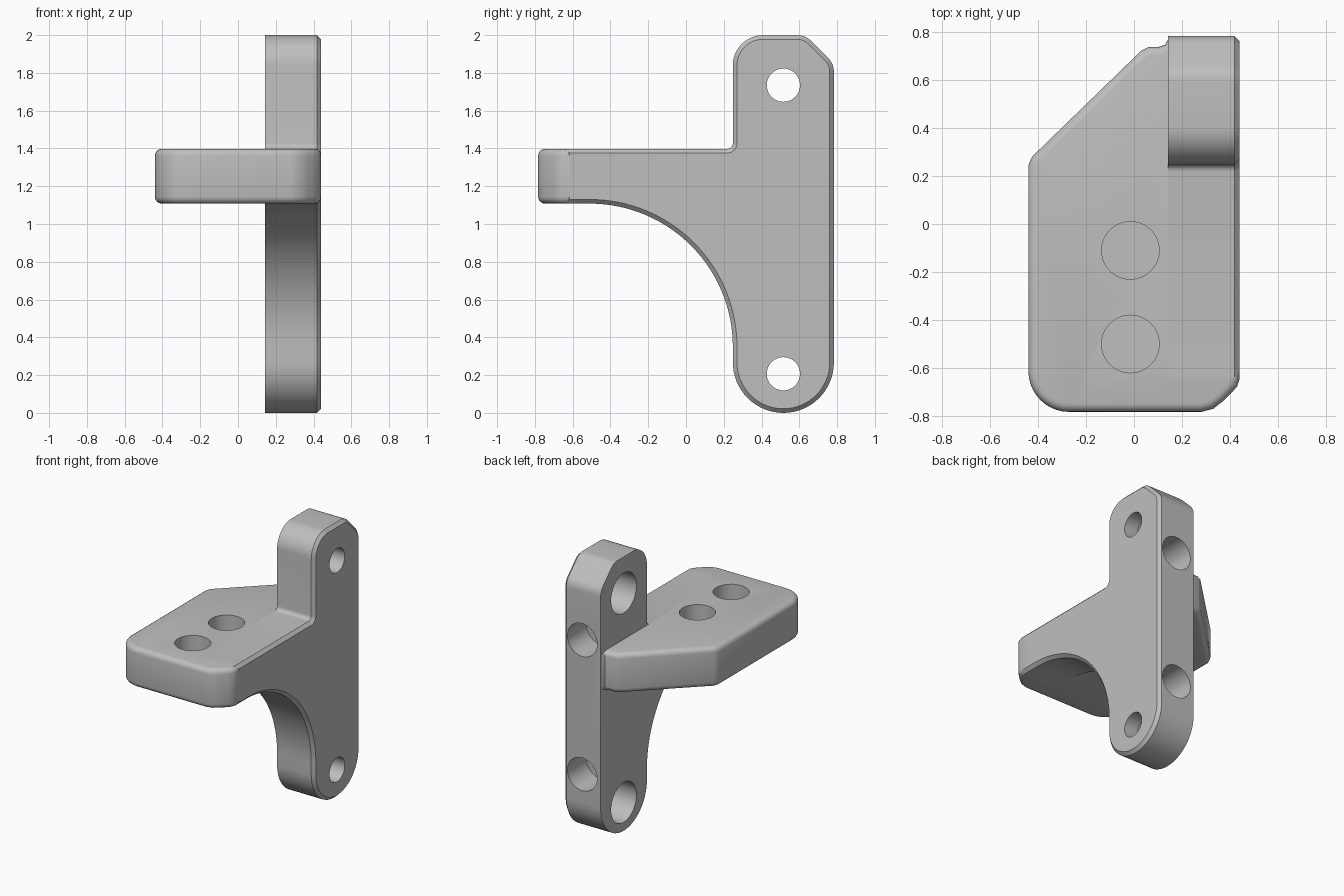
import bpy, bmesh, math
from mathutils import Vector

if "Cube" in bpy.data.objects:
    bpy.data.objects.remove(bpy.data.objects["Cube"], do_unlink=True)

grey = bpy.data.materials.new("plain_grey")
grey.use_nodes = True
COLOUR = (0.52, 0.52, 0.52, 1)
grey.diffuse_color = COLOUR
grey.node_tree.nodes["Principled BSDF"].inputs["Base Color"].default_value = COLOUR


def arc(cx, cy, r, start, end, n):
    """Points on an arc, angles in degrees."""
    angles = [math.radians(start + (end - start) * i / n) for i in range(n + 1)]
    return [(cx + r * math.cos(a), cy + r * math.sin(a)) for a in angles]


def prism(name, outline, place, low, high, rounded, offset, segments):
    """Extrude an outline from low to high and bevel the chosen edges."""
    bm = bmesh.new()
    caps = [[bm.verts.new(place(p, h)) for p in outline] for h in (low, high)]
    bm.faces.new(caps[0])
    bm.faces.new(caps[1])
    n = len(outline)
    for i in range(n):
        j = (i + 1) % n
        bm.faces.new((caps[0][i], caps[0][j], caps[1][j], caps[1][i]))
    bmesh.ops.recalc_face_normals(bm, faces=bm.faces)
    edges = [e for e in bm.edges if rounded(e.verts[0].co, e.verts[1].co)]
    bmesh.ops.bevel(bm, geom=edges, offset=offset, segments=segments,
                    profile=0.5, affect='EDGES', clamp_overlap=False)
    bmesh.ops.recalc_face_normals(bm, faces=bm.faces)
    mesh = bpy.data.meshes.new(name)
    bm.to_mesh(mesh)
    bm.free()
    obj = bpy.data.objects.new(name, mesh)
    bpy.context.collection.objects.link(obj)
    mesh.materials.append(grey)
    return obj


def drill(obj, start, end, radius):
    """Cut a round hole between two points."""
    start, end = Vector(start), Vector(end)
    axis = end - start
    bpy.ops.mesh.primitive_cylinder_add(
        vertices=48, radius=radius, depth=axis.length, location=(start + end) / 2,
        rotation=axis.to_track_quat('Z', 'Y').to_euler())
    cutter = bpy.context.object
    cutter.hide_render = True
    cutter.data.materials.append(grey)
    mod = obj.modifiers.new("hole", 'BOOLEAN')
    mod.operation = 'DIFFERENCE'
    mod.solver = 'EXACT'
    mod.object = cutter
    bpy.context.view_layer.objects.active = obj
    bpy.ops.object.modifier_apply(modifier=mod.name)
    bpy.data.objects.remove(cutter, do_unlink=True)


def same(a, b, value):
    return abs(a - value) < 1e-4 and abs(b - value) < 1e-4


OUTER, INNER = 0.44, 0.142      # side faces of the upright
BOTTOM, TOP = 1.108, 1.398      # shelf faces
FRONT, BACK = 0.248, 0.783      # upright edges

# Upright with curved gusset, chamfered on its outer side
r = (BACK - FRONT) / 2
mid = (BACK + FRONT) / 2
gusset = BOTTOM - 0.35
profile = (
    arc(mid, r, r, 0, -180, 32)
    + arc(FRONT - gusset, 0.35, gusset, 0, 90, 32)
    + [(-0.64, BOTTOM), (-0.64, TOP)]
    + arc(FRONT - 0.03, TOP + 0.03, 0.03, -90, 0, 6)
    + arc(FRONT + 0.16, 1.84, 0.16, 180, 90, 12)
    + arc(0.59, 1.9, 0.1, 90, 45, 5)
    + arc(0.683, 1.807, 0.1, 45, 0, 5))
upright = prism("upright", profile, lambda p, h: (h, p[0], p[1]), INNER, OUTER,
                lambda a, b: same(a.x, b.x, OUTER), 0.022, 1)

# Shelf with rounded rims; it ends inside the upright
JOIN_X, JOIN_Y = 0.175, -0.55
plan = (
    [(JOIN_X, JOIN_Y), (OUTER, JOIN_Y), (OUTER, -0.645), (0.43, -0.677), (0.405, -0.705),
     (0.37, -0.739), (0.33, -0.77), (0.28, -0.783)]
    + arc(-0.27, -0.613, 0.17, -90, -180, 10)
    + [(-0.44, 0.245), (-0.425, 0.28), (0.03, 0.722), (0.06, 0.737),
       (0.10, 0.737), (0.13, 0.747), (INNER, 0.77), (JOIN_X, 0.77)])
shelf = prism("shelf", plan, lambda p, h: (p[0], p[1], h), BOTTOM, TOP,
              lambda a, b: abs(a.z - b.z) < 1e-4 and not same(a.x, b.x, JOIN_X)
              and not same(a.y, b.y, JOIN_Y), 0.036, 4)

# Blind holes in the shelf top
for y in (-0.11, -0.5):
    drill(shelf, (-0.015, y, TOP - 0.22), (-0.015, y, TOP + 0.1), 0.12)

# Counterbored cross holes and blind holes in the back edge
for z in (0.207, 1.735):
    drill(upright, (INNER - 0.1, mid, z), (OUTER + 0.1, mid, z), 0.088)
    drill(upright, (INNER - 0.1, mid, z), (INNER + 0.19, mid, z), 0.146)
for z in (0.475, 1.455):
    drill(upright, (0.29, BACK - 0.22, z), (0.29, BACK + 0.1, z), 0.12)

# Smooth shading with crisp edges
bpy.ops.object.select_all(action='DESELECT')
for obj in (upright, shelf):
    obj.select_set(True)
bpy.context.view_layer.objects.active = upright
bpy.ops.object.shade_smooth_by_angle(angle=math.radians(30))
